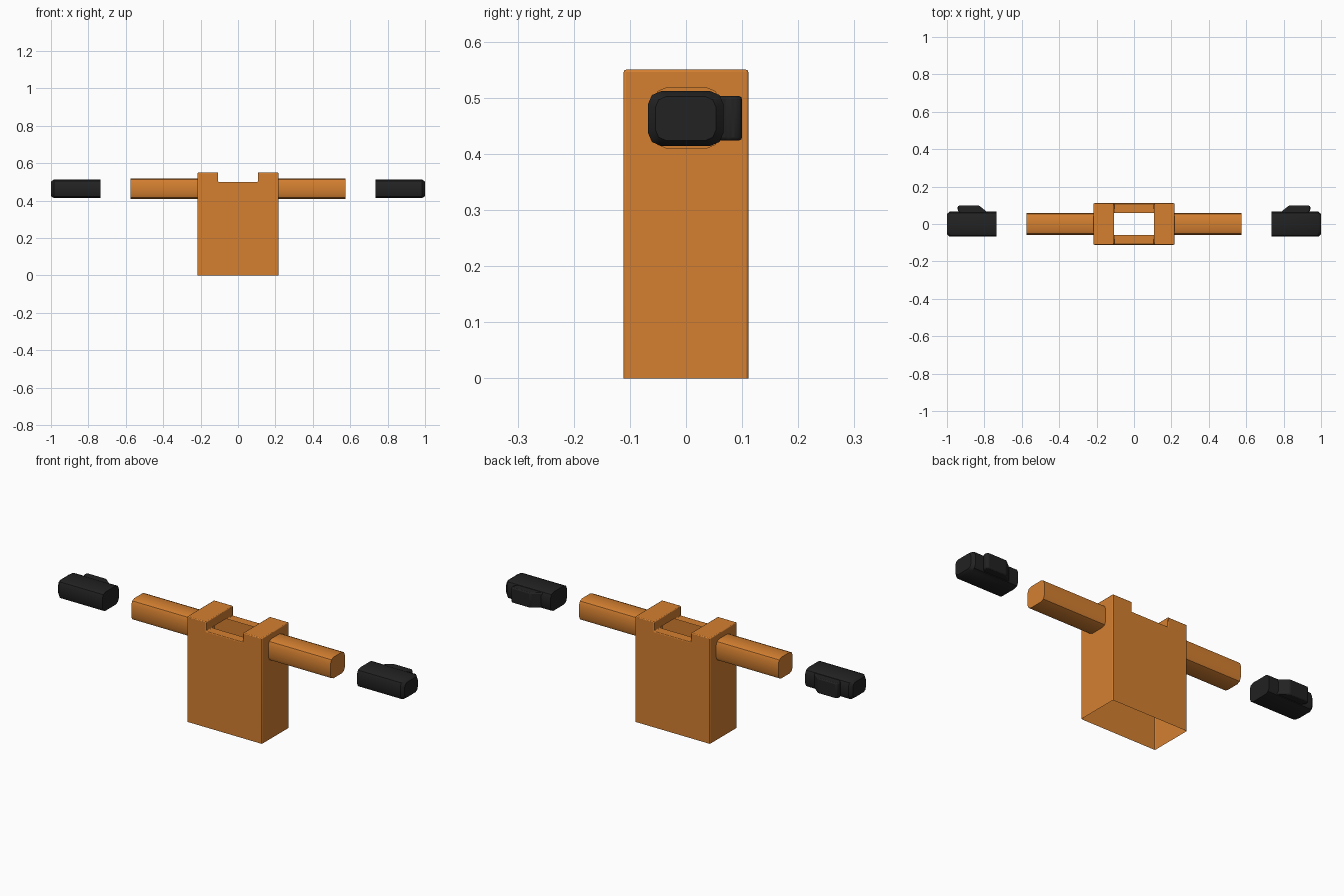
import bpy, bmesh

if "Cube" in bpy.data.objects:
    bpy.data.objects.remove(bpy.data.objects["Cube"])


def material(name, rgb):
    m = bpy.data.materials.new(name)
    m.diffuse_color = (*rgb, 1)
    m.use_nodes = True
    m.node_tree.nodes["Principled BSDF"].inputs["Base Color"].default_value = m.diffuse_color
    return m


ORANGE = material("orange cloth", (0.66, 0.215, 0.03))
BLACK = material("black glove", (0.016, 0.016, 0.016))


def finish(name, bm, mat, bevel=0, segments=2, mirror=False):
    """Turn a bmesh into a shaded object, optionally bevelled and mirrored."""
    bmesh.ops.recalc_face_normals(bm, faces=bm.faces)
    mesh = bpy.data.meshes.new(name)
    bm.to_mesh(mesh)
    bm.free()
    mesh.materials.append(mat)
    ob = bpy.data.objects.new(name, mesh)
    bpy.context.collection.objects.link(ob)
    if bevel:
        b = ob.modifiers.new("soft edges", 'BEVEL')
        b.width, b.segments = bevel, segments
        b.limit_method, b.angle_limit = 'ANGLE', 0.5
    if mirror:
        ob.modifiers.new("other side", 'MIRROR')
    bpy.context.view_layer.objects.active = ob
    ob.select_set(True)
    bpy.ops.object.shade_smooth_by_angle(angle=0.6)
    ob.select_set(False)
    return ob


def prism(bm, profile, place, a, b, cap_start=True):
    """Extrude a 2D profile from a to b; place maps (u, v, depth) to xyz."""
    ends = [[bm.verts.new(place(u, v, d)) for u, v in profile] for d in (a, b)]
    n = len(profile)
    for i in range(n):
        j = (i + 1) % n
        bm.faces.new((ends[0][i], ends[0][j], ends[1][j], ends[1][i]))
    bm.faces.new(ends[1])
    if cap_start:
        bm.faces.new(ends[0])


def rounded(u0, u1, v0, v1, r):
    """Rectangle with corners rounded off by two facets each."""
    c = 0.3 * r
    q = [(0, r), (c, c), (r, 0)]
    return ([(u0 + a, v0 + b) for a, b in q]
            + [(u1 - a, v0 + b) for a, b in reversed(q)]
            + [(u1 - a, v1 - b) for a, b in q]
            + [(u0 + a, v1 - b) for a, b in reversed(q)])


# Shirt body: hollow shell, open hem, notched neckline with a neck hole
W, D, H = 0.216, 0.111, 0.55
NX, NY, NZ = 0.106, 0.06, 0.50
outline = [(-W, 0), (-W, H), (-NX, H), (-NX, NZ),
           (NX, NZ), (NX, H), (W, H), (W, 0)]
bm = bmesh.new()
front = [bm.verts.new((x, -D, z)) for x, z in outline]
back = [bm.verts.new((x, D, z)) for x, z in outline]
bm.faces.new(front)
bm.faces.new(back)
for i in (0, 1, 5, 6):
    bm.faces.new((front[i], front[i + 1], back[i + 1], back[i]))
hole = {(sx, sy): bm.verts.new((sx * NX, sy * NY, NZ))
        for sx in (-1, 1) for sy in (-1, 1)}
for row, sy in ((front, -1), (back, 1)):
    bm.faces.new((row[3], row[4], hole[1, sy], hole[-1, sy]))
for sx, top, low in ((-1, 2, 3), (1, 5, 4)):
    bm.faces.new((front[top], front[low], hole[sx, -1],
                  hole[sx, 1], back[low], back[top]))
finish("shirt_body", bm, ORANGE, bevel=0.004)

# Sleeves
bm = bmesh.new()
prism(bm, rounded(-0.058, 0.06, 0.409, 0.519, 0.024),
      lambda u, v, d: (d, u, v), W - 0.003, 0.575, cap_start=False)
finish("sleeves", bm, ORANGE, mirror=True)

# Gloved hands: rounded block with a flat wrist and softened fingertips
bm = bmesh.new()
prism(bm, rounded(-0.068, 0.067, 0.414, 0.512, 0.024),
      lambda u, v, d: (d, u, v), 0.735, 0.985)
tip = max(bm.faces, key=lambda f: f.calc_center_median().x)
new = bmesh.ops.extrude_discrete_faces(bm, faces=[tip])["faces"][0]
centre = new.calc_center_median()
for v in new.verts:
    v.co = centre + (v.co - centre) * 0.8
    v.co.x = 1.0
finish("hands", bm, BLACK, mirror=True)

# Thumbs: sloped at the wrist side
bm = bmesh.new()
prism(bm, [(0.77, 0.05), (0.79, 0.068), (0.83, 0.1), (0.935, 0.1),
           (0.943, 0.092), (0.943, 0.075), (0.925, 0.05)],
      lambda u, v, d: (u, v, d), 0.424, 0.503)
finish("thumbs", bm, BLACK, bevel=0.008, mirror=True)
